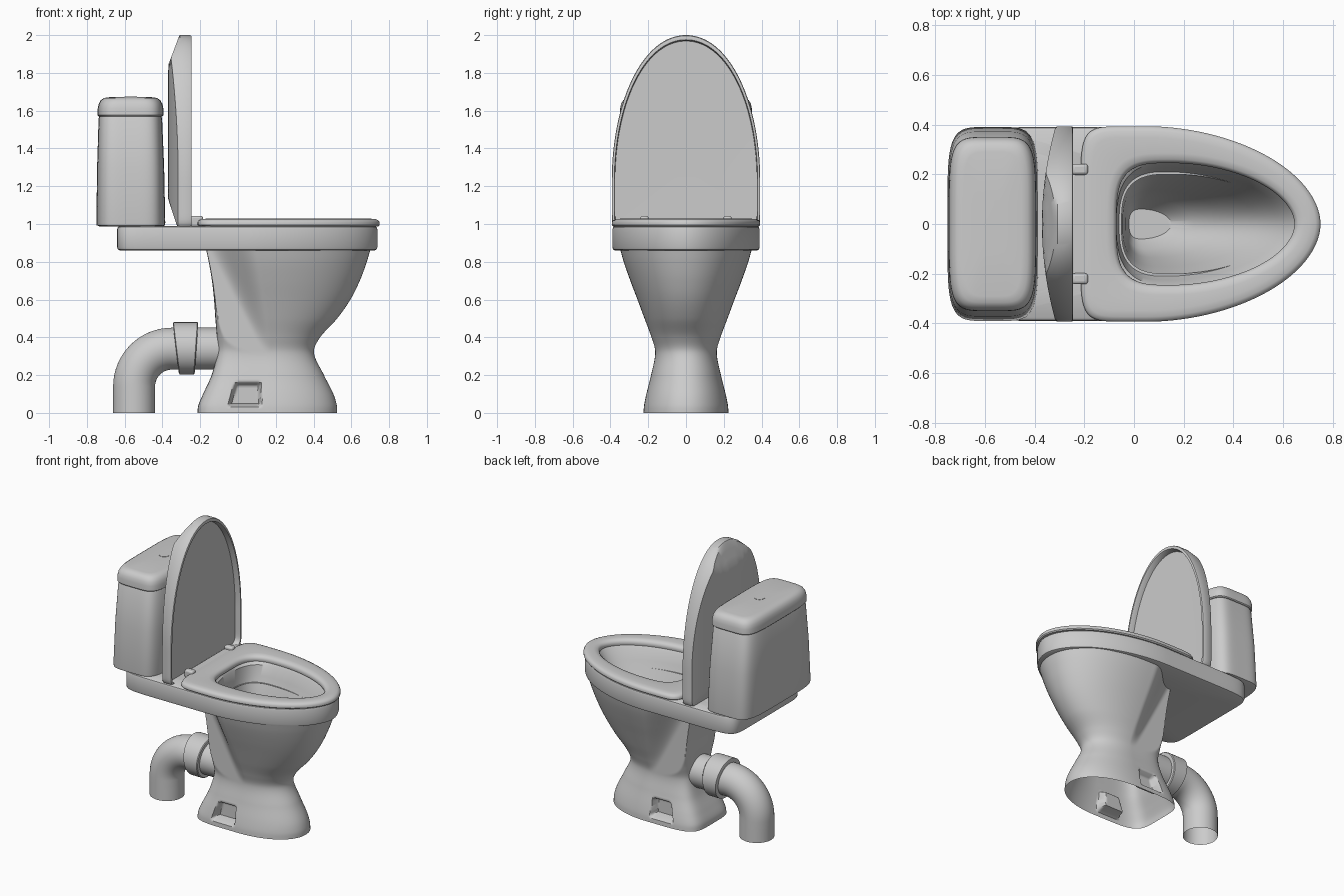
import bpy, bmesh, math
from math import sin, cos, pi, copysign

if "Cube" in bpy.data.objects:
    bpy.data.objects.remove(bpy.data.objects["Cube"])

N = 200


def egg(x0, x1, xm, w, p0, p1, n=N):
    """Closed outline: superellipse halves (exponents p0 / p1) meeting at xm, evenly resampled."""
    pts = []
    for i in range(721):
        t = 2 * pi * i / 720
        c, s = cos(t), sin(t)
        p, end = (p1, x1) if c >= 0 else (p0, x0)
        pts.append((xm + (end - xm) * abs(c) ** (2 / p), w * copysign(abs(s) ** (2 / p), s)))
    acc = [0]
    for a, b in zip(pts, pts[1:]):
        acc.append(acc[-1] + math.dist(a, b))
    out, k = [], 0
    for i in range(n):
        d = acc[-1] * i / n
        while acc[k + 1] < d:
            k += 1
        f = (d - acc[k]) / max(acc[k + 1] - acc[k], 1e-9)
        out.append(tuple(a + (b - a) * f for a, b in zip(pts[k], pts[k + 1])))
    return out


def flat(outline, z):
    return [(x, y, z) for x, y in outline]


def smooth(ob, angle=35):
    bpy.ops.object.select_all(action='DESELECT')
    ob.select_set(True)
    bpy.context.view_layer.objects.active = ob
    bpy.ops.object.shade_smooth_by_angle(angle=math.radians(angle))


def loft(name, rings, start=False, end=False, loop=False, angle=35):
    """Skin a list of equal-length closed rings."""
    bm = bmesh.new()
    vs = [[bm.verts.new(p) for p in r] for r in rings]
    n = len(vs[0])
    pairs = list(zip(vs, vs[1:])) + ([(vs[-1], vs[0])] if loop else [])
    for a, b in pairs:
        for i in range(n):
            j = (i + 1) % n
            bm.faces.new((a[i], a[j], b[j], b[i]))
    if start:
        bm.faces.new(vs[0])
    if end:
        bm.faces.new(vs[-1])
    bmesh.ops.recalc_face_normals(bm, faces=bm.faces)
    me = bpy.data.meshes.new(name)
    bm.to_mesh(me)
    bm.free()
    ob = bpy.data.objects.new(name, me)
    bpy.context.collection.objects.link(ob)
    smooth(ob, angle)
    return ob


def box(name, lo, hi, bevel):
    bpy.ops.mesh.primitive_cube_add(size=1, location=[(a + b) / 2 for a, b in zip(lo, hi)])
    ob = bpy.context.object
    ob.name = name
    ob.scale = [b - a for a, b in zip(lo, hi)]
    bpy.ops.object.transform_apply(location=False, rotation=False)
    m = ob.modifiers.new("bevel", 'BEVEL')
    m.width, m.segments = bevel, 3
    smooth(ob)
    return ob


def curve(keys, z):
    """Smooth interpolation of rows (z, values...)."""
    k = max(i for i in range(len(keys) - 1) if keys[i][0] <= z or i == 0)
    a, b = keys[k], keys[k + 1]
    pa, nb = keys[max(k - 1, 0)], keys[min(k + 2, len(keys) - 1)]
    h = b[0] - a[0]
    t = (z - a[0]) / h
    res = []
    for i in range(1, len(a)):
        ma = (b[i] - pa[i]) / (b[0] - pa[0]) * h
        mb = (nb[i] - a[i]) / (nb[0] - a[0]) * h
        res.append((2*t**3 - 3*t*t + 1)*a[i] + (t**3 - 2*t*t + t)*ma
                   + (3*t*t - 2*t**3)*b[i] + (t**3 - t*t)*mb)
    return res


def ramp(a, b, x):
    t = min(max((x - a) / (b - a), 0), 1)
    return t * t * (3 - 2 * t)


# Pedestal: z, back x, front x, half width
keys = [(0, -.215, .525, .225), (.04, -.21, .523, .222), (.1, -.185, .505, .21),
        (.2, -.14, .455, .185), (.32, -.11, .402, .163), (.4, -.112, .435, .183),
        (.5, -.12, .525, .22), (.6, -.127, .595, .257), (.7, -.138, .645, .295),
        (.8, -.155, .682, .33), (.88, -.172, .705, .352)]
rings = []
for i in range(89):
    z = i * .01
    xb, xf, w = curve(keys, z)
    ring = []
    for x, y in egg(xb, xf, .15, w, 5, 2.1):
        a = abs(y)
        if z > .32:                       # narrow web behind the bowl
            up = (z - .34) / .51
            s = ramp(.12 - .27 * up, .18 - .07 * up, x)
            a = min(a, .163 + (w - .163) * s)
        left = -.055 + .3 * max(z - .04, 0)   # side pocket
        m = (ramp(left, left + .02, x) * ramp(.125, .108, x)
             * ramp(.035, .05, z) * ramp(.165, .145, z))
        if a > .15:
            a += (.15 - a) * m
        ring.append((x, copysign(a, y), z))
    rings.append(ring)
loft("pedestal", rings, angle=50)

# Rim plate running into the basin


def plate(d, z):
    return flat(egg(-.64 + d, .738 - d, .05, .39 - d, 12, 1.9), z)


def hole(d, z):
    return flat(egg(-.07 - d, .645 + d, .15, .245 + d, 3.5, 1.9), z)


basin = [(.97, -.07, .645, .245), (.9, -.065, .6, .225), (.86, -.06, .575, .21),
         (.75, -.045, .5, .172), (.6, -.035, .36, .135), (.5, -.03, .24, .1), (.44, -.02, .15, .06)]
rings = [flat(egg(-.05, .58, .15, .2, 3, 2), .86), plate(.015, .86), plate(.004, .865),
         plate(0, .877), plate(0, .97), plate(.004, .983), plate(.014, .99), hole(.015, .99)]
rings += [flat(egg(b, f, b + .3 * (f - b), w, 2.8, 1.9), z) for z, b, f, w in basin]
loft("rim_and_basin", rings, end=True)

# Seat ring


def seat(d, z):
    return flat(egg(-.215 + d, .75 - d, .05, .393 - d, 7, 1.9), z)


loft("seat", [seat(.006, .988), seat(0, .995), seat(0, 1.008), seat(.006, 1.019), seat(.02, 1.026),
              seat(.045, 1.028), hole(.04, 1.028), hole(.015, 1.024), hole(.004, 1.014),
              hole(0, 1.0), hole(.003, .988)], loop=True)
box("seat_tongue", (-.25, -.21, .985), (-.15, .21, 1.022), .008)
for side in (-1, 1):
    box("hinge", (-.25, side * .22 - .022, .985), (-.185, side * .22 + .022, 1.043), .012)

# Raised lid: domed back, recessed front
outline = egg(.97, 2.0, 1.22, .393, 14, 2.05)


def lid(s, x, dome=False):
    ring = []
    for z, y in outline:
        z, y = 1.3 + (z - 1.3) * s, y * s
        f = min(1 - (y / .41) ** 2, (2 - z) / .16, .1 + (z - .97) / .18) if dome else 0
        ring.append((x - .06 * f, y, z))
    return ring


rings = [lid(s / 14 if s else .02, -.31, True) for s in range(14)]
rings += [lid(.985, -.31, True), lid(1, -.308), lid(1, -.255), lid(.994, -.247), lid(.985, -.245),
          lid(.965, -.245), lid(.96, -.25), lid(.955, -.285), lid(.5, -.287), lid(.02, -.287)]
loft("lid", rings, start=True, end=True)

# Cistern and its cover


def tank(x0, x1, w, z):
    return flat(egg(x0, x1, (x0 + x1) / 2, w, 5, 5), z)


loft("tank", [tank(-.735, -.4, .375, .988), tank(-.748, -.387, .388, .993), tank(-.75, -.385, .39, 1.005),
              tank(-.746, -.391, .372, 1.3), tank(-.738, -.402, .345, 1.56), tank(-.73, -.41, .335, 1.58)],
     start=True, end=True)
loft("tank_cover", [tank(-.738, -.402, .345, 1.57), tank(-.744, -.394, .35, 1.576),
                    tank(-.743, -.395, .349, 1.61), tank(-.738, -.4, .344, 1.635),
                    tank(-.727, -.411, .333, 1.655), tank(-.71, -.428, .316, 1.667),
                    tank(-.685, -.453, .29, 1.671), tank(-.6, -.54, .1, 1.672)], start=True, end=True)
bpy.ops.mesh.primitive_cylinder_add(vertices=40, radius=.034, depth=.01, location=(-.568, -.005, 1.669))
bpy.context.object.name = "flush_button"
smooth(bpy.context.object)

# Waste pipe: straight, quarter bend, straight
path = [(-.55, 0, 0), (-.55, .07, 0)]
path += [(-.35 - .2 * cos(a), .14 + .2 * sin(a), a) for a in [pi / 2 * i / 16 for i in range(17)]]
path += [(-.08, .34, pi / 2)]
circle = [2 * pi * i / 48 for i in range(48)]
loft("waste_pipe", [[(x - .111 * cos(t) * cos(a), .111 * sin(t), z + .111 * cos(t) * sin(a))
                     for t in circle] for x, z, a in path])

# Pipe collar with slanted ends
rings = []
for x, k, r in [(-.327, -.12, .1), (-.329, -.12, .13), (-.325, -.12, .138),
                (-.225, .07, .138), (-.22, .07, .133), (-.22, .07, .1)]:
    rings.append([(x + k * r * cos(t), r * sin(t), .342 + r * cos(t)) for t in circle])
loft("pipe_collar", rings)
